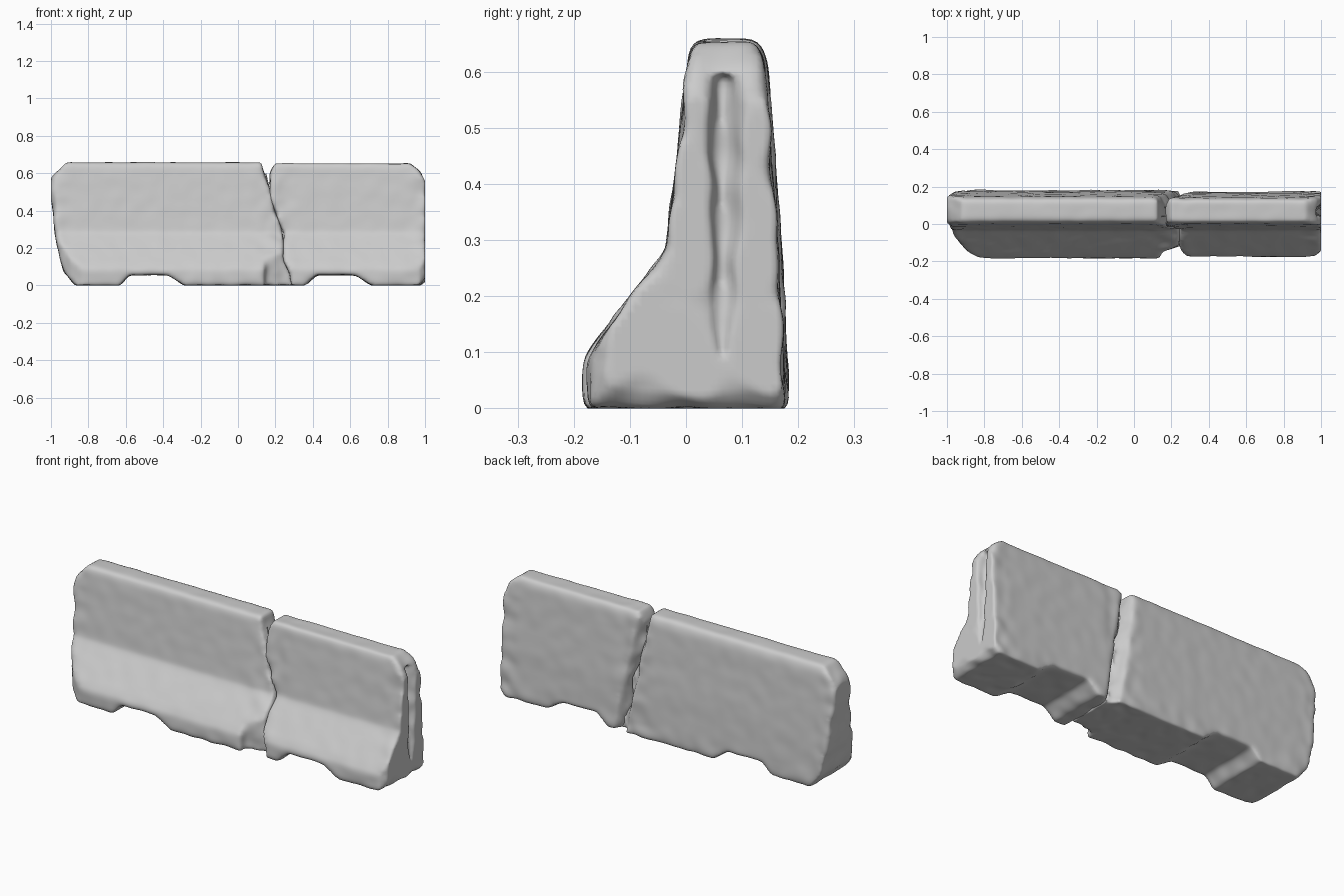
import bpy, bmesh
from mathutils import Vector, noise

if "Cube" in bpy.data.objects:
    bpy.data.objects.remove(bpy.data.objects["Cube"])


def prism(name, pts, axis, lo, hi):
    """Extrude a closed 2D outline along one axis."""
    place = {'x': lambda a, b, t: (t, a, b),
             'y': lambda a, b, t: (a, t, b),
             'z': lambda a, b, t: (a, b, t)}[axis]
    bm = bmesh.new()
    rings = [[bm.verts.new(place(a, b, t)) for a, b in pts] for t in (lo, hi)]
    n = len(pts)
    for r in rings:
        bm.faces.new(r)
    for i in range(n):
        j = (i + 1) % n
        bm.faces.new((rings[0][i], rings[0][j], rings[1][j], rings[1][i]))
    bmesh.ops.recalc_face_normals(bm, faces=bm.faces)
    me = bpy.data.meshes.new(name)
    bm.to_mesh(me)
    bm.free()
    ob = bpy.data.objects.new(name, me)
    bpy.context.collection.objects.link(ob)
    return ob


def worn_block(name, outline, plan, cutters, end_x, y_scale=1.0):
    """Barrier section clipped to its outlines, then worn like weathered concrete."""
    ob = prism(name, SECTION, 'x', -1.1, 1.1)
    tools = [(prism("outline_tool", outline, 'y', -0.3, 0.3), 'INTERSECT'),
             (prism("plan_tool", plan, 'z', -0.1, 0.8), 'INTERSECT')]
    tools += [(c, 'DIFFERENCE') for c in cutters]
    for tool, op in tools:
        tool.hide_render = True
        m = ob.modifiers.new(op, 'BOOLEAN')
        m.object, m.operation, m.solver = tool, op, 'EXACT'
    rm = ob.modifiers.new("remesh", 'REMESH')
    rm.mode, rm.voxel_size = 'VOXEL', 0.0125
    sm = ob.modifiers.new("wear", 'SMOOTH')
    sm.factor, sm.iterations = 0.5, 9
    me = bpy.data.meshes.new_from_object(
        ob.evaluated_get(bpy.context.evaluated_depsgraph_get()))
    ob.modifiers.clear()
    ob.data = me
    for tool, _ in tools:
        bpy.data.objects.remove(tool)
    # lumps: subtle on the faces, stronger near the broken and outer ends
    offsets = []
    for v in me.vertices:
        near = max(0.0, 1 - min(abs(v.co.x - e) for e in end_x) / 0.13)
        low = max(0.0, 1 - v.co.z / 0.12)
        amp = 0.002 + 0.008 * near + 0.004 * low
        offsets.append(v.normal * (noise.noise(v.co * 13) * amp))
    for v, d in zip(me.vertices, offsets):
        v.co += d
        v.co.y *= y_scale
        v.co.x = max(-1.0, min(1.0, v.co.x))
        v.co.z = max(0.0, v.co.z)
    me.shade_smooth()
    return ob


# cross-section seen from the side (y, z)
SECTION = [(-0.183, 0.0), (-0.183, 0.085), (-0.16, 0.122), (-0.035, 0.282),
           (0.005, 0.63), (0.018, 0.658), (0.128, 0.658), (0.145, 0.62),
           (0.172, 0.27), (0.182, 0.02), (0.175, 0.0)]

# left section: front outline with lifting slot, end on the slanted crack
left_outline = [(-0.87, 0.0), (-0.63, 0.0), (-0.58, 0.055), (-0.37, 0.055),
                (-0.29, 0.0), (0.29, 0.0), (0.28, 0.06), (0.243, 0.14),
                (0.245, 0.27), (0.19, 0.42), (0.168, 0.52), (0.135, 0.62),
                (0.125, 0.66), (-0.915, 0.66), (-0.985, 0.59), (-1.012, 0.54),
                (-0.985, 0.38), (-0.965, 0.2), (-0.93, 0.07)]
left_plan = [(-0.80, -0.2), (-0.90, -0.14), (-0.96, -0.07), (-0.985, 0.0),
             (-1.015, 0.03), (-1.015, 0.11), (-0.97, 0.2), (0.4, 0.2), (0.4, -0.2)]
# chipped lower front corner beside the crack
chip = prism("chip_tool", [(0.13, -0.25), (0.145, -0.145), (0.23, -0.12),
                           (0.4, -0.12), (0.4, -0.25)], 'z', -0.1, 0.165)


def back_groove():
    """V groove following the crack on the back face."""
    g = prism("groove_tool", [(-0.055, 0.03), (0.0, -0.05), (0.055, 0.03),
                              (0.055, 0.1), (-0.055, 0.1)], 'z', -0.05, 0.72)
    for v in g.data.vertices:
        t = v.co.z / 0.65
        v.co += Vector((0.275 - 0.125 * t, 0.175 - 0.035 * t, 0))
    return g


worn_block("left_barrier_section", left_outline, left_plan,
           [chip, back_groove()], (-1.0, 0.2))

# right section: front outline with lifting slot
right_outline = [(0.283, 0.0), (0.36, 0.0), (0.42, 0.055), (0.63, 0.055),
                 (0.715, 0.0), (0.97, 0.0), (1.005, 0.03), (1.005, 0.54),
                 (0.97, 0.61), (0.92, 0.652), (0.20, 0.652), (0.172, 0.60),
                 (0.172, 0.47), (0.193, 0.41), (0.242, 0.28), (0.238, 0.14),
                 (0.277, 0.06)]
right_plan = [(0.1, -0.2), (0.96, -0.2), (1.005, -0.14), (1.005, 0.2), (0.1, 0.2)]
# upright key slot in the end face
slot = prism("slot_tool", [(0.935, 0.055), (0.935, 0.075), (1.05, 0.135),
                           (1.05, 0.035)], 'z', 0.08, 0.60)
for v in slot.data.vertices:
    if v.co.z < 0.1:
        v.co.x += 0.045
worn_block("right_barrier_section", right_outline, right_plan,
           [slot, back_groove()], (1.0, 0.21), 0.96)

# thin slivers left standing in the open top of the crack
for i, (x, y, lean) in enumerate([(0.163, 0.04, -0.2), (0.168, 0.09, 0.12)]):
    bpy.ops.mesh.primitive_cone_add(vertices=5, radius1=0.007, radius2=0.002,
                                    depth=0.14, location=(x, y, 0.53),
                                    rotation=(0, lean, 0))
    bpy.context.object.name = f"crack_sliver_{i + 1}"
